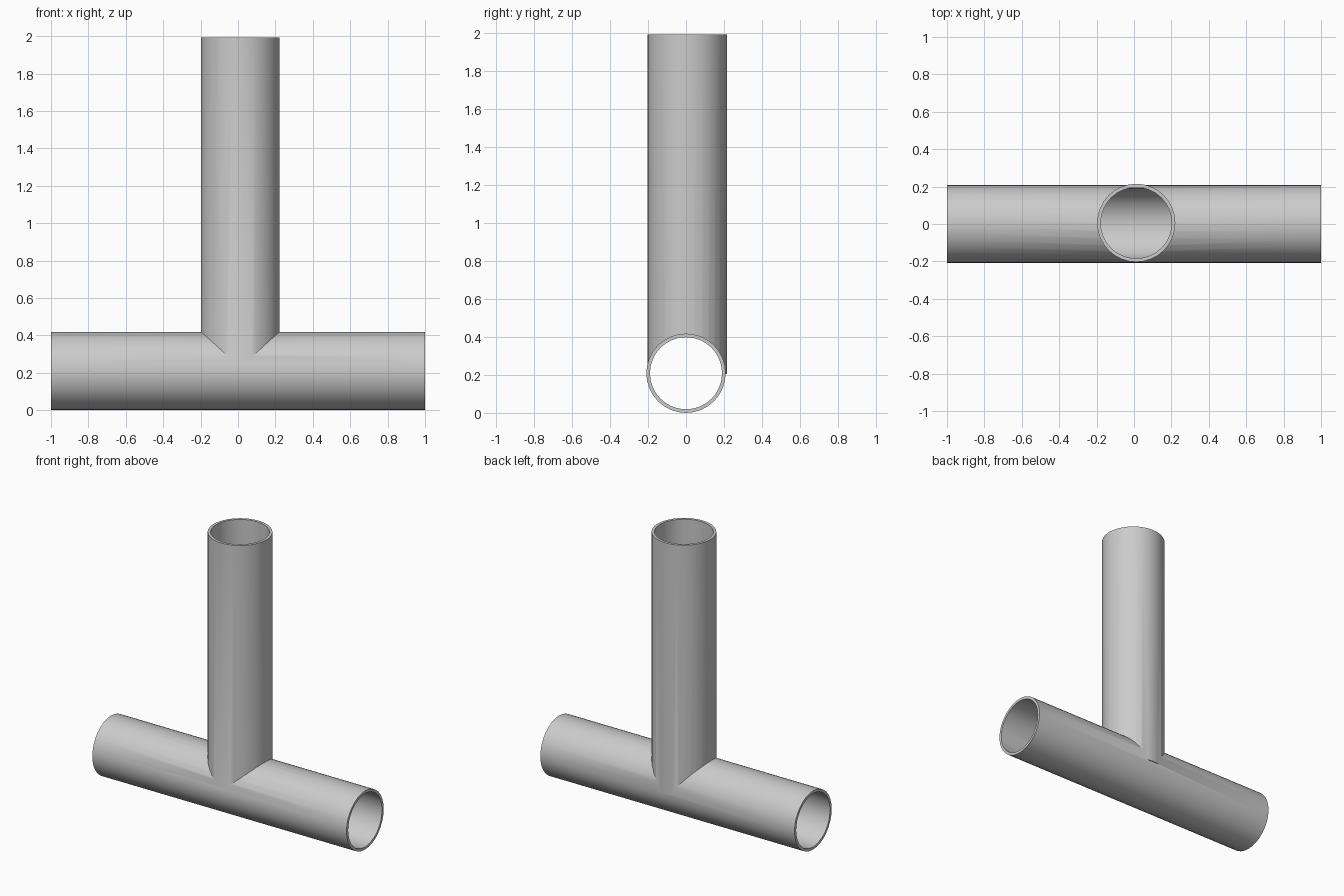
import bpy
from math import radians, pi

if "Cube" in bpy.data.objects:
    bpy.data.objects.remove(bpy.data.objects["Cube"])

SIDES = 32
R_OUT, R_IN = 0.209, 0.19
STEM_X, STEM_Y = 0.012, 0.006
STEM_BOTTOM, STEM_TOP = 0.205, 1.993


def cylinder(name, radius, length, location, rotation=(0, 0, 0)):
    bpy.ops.mesh.primitive_cylinder_add(vertices=SIDES, radius=radius, depth=length,
                                        location=location, rotation=rotation)
    obj = bpy.context.object
    obj.name = name
    return obj


def horizontal(name, radius, length):
    return cylinder(name, radius, length, (0, 0, R_OUT), (0, pi / 2, 0))


def vertical(name, radius, top):
    return cylinder(name, radius, top - STEM_BOTTOM,
                    (STEM_X, STEM_Y, (top + STEM_BOTTOM) / 2))


def combine(target, other, operation):
    mod = target.modifiers.new(operation.title(), 'BOOLEAN')
    mod.operation = operation
    mod.solver = 'EXACT'
    mod.object = other
    bpy.context.view_layer.objects.active = target
    bpy.ops.object.modifier_apply(modifier=mod.name)
    bpy.data.objects.remove(other, do_unlink=True)


# Outer skin: cross pipe joined with the upright pipe
tee = horizontal("tee_pipe", R_OUT, 2.0)
combine(tee, vertical("upright_outer", R_OUT, STEM_TOP), 'UNION')

# Bores through both pipes
combine(tee, horizontal("cross_bore", R_IN, 2.4), 'DIFFERENCE')
combine(tee, vertical("upright_bore", R_IN, STEM_TOP + 0.2), 'DIFFERENCE')

# Smooth walls with crisp rims and joint
bpy.ops.object.select_all(action='DESELECT')
tee.select_set(True)
bpy.context.view_layer.objects.active = tee
bpy.ops.object.shade_smooth_by_angle(angle=radians(30))
